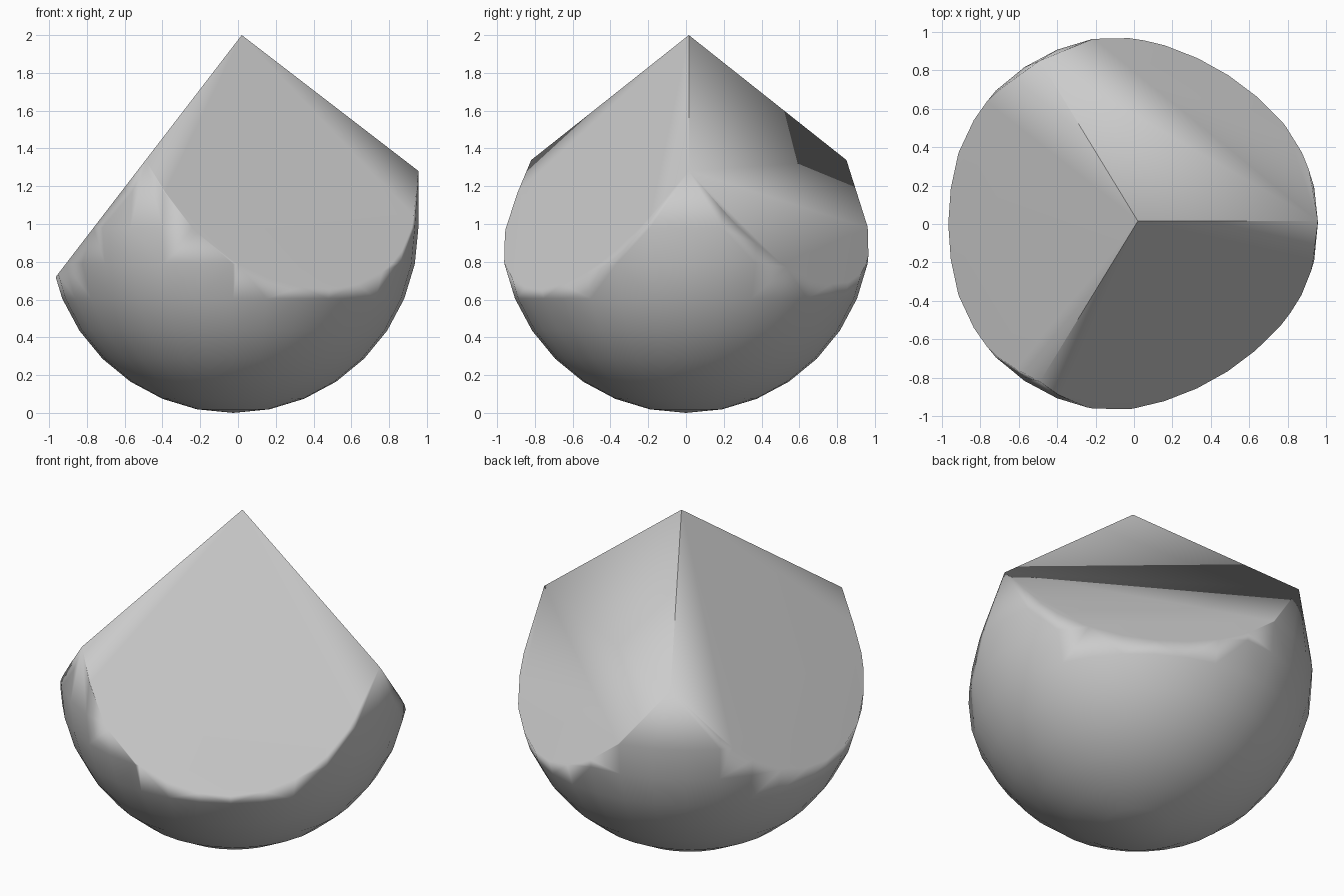
import bpy, bmesh
from math import radians, sqrt
from mathutils import Vector, Matrix

if "Cube" in bpy.data.objects:
    bpy.data.objects.remove(bpy.data.objects["Cube"])

APEX = Vector((0.02, 0.015, 2.0))     # pointed cube corner
CENTRE = Vector((-0.025, 0.0, 0.98))  # sphere centre
R = 0.98
SIDE = 1.18                           # length of the three cube edges

# three perpendicular edges running down from the corner
y = Vector((0, 1, 0))
e0 = Vector((1.3, 0, -1)).normalized()
down = Vector((-1, 0, -1.3)).normalized()
edges = [e0, (down + y) / sqrt(2), (down - y) / sqrt(2)]

# round body, sliced flat by the three cube faces
bm = bmesh.new()
bmesh.ops.create_uvsphere(bm, u_segments=32, v_segments=16, radius=R,
                          matrix=Matrix.Translation(CENTRE))
for e in edges:
    bmesh.ops.bisect_plane(bm, geom=bm.verts[:] + bm.edges[:] + bm.faces[:],
                           plane_co=APEX, plane_no=-e, clear_outer=True)

# cube corners standing slightly proud of the sphere
bm.verts.new(APEX)
for e in edges:
    bm.verts.new(APEX + e * SIDE)

# one closed convex skin around everything
points = [v.co.copy() for v in bm.verts]
bm.free()
bm = bmesh.new()
for p in points:
    bm.verts.new(p)
bmesh.ops.remove_doubles(bm, verts=bm.verts[:], dist=0.002)
bmesh.ops.convex_hull(bm, input=bm.verts[:])
bmesh.ops.delete(bm, geom=[v for v in bm.verts if not v.link_faces], context='VERTS')
bmesh.ops.dissolve_limit(bm, angle_limit=radians(1), verts=bm.verts[:], edges=bm.edges[:])
bmesh.ops.recalc_face_normals(bm, faces=bm.faces[:])

mesh = bpy.data.meshes.new("cube_cornered_ball")
bm.to_mesh(mesh)
bm.free()
obj = bpy.data.objects.new("cube_cornered_ball", mesh)
bpy.context.collection.objects.link(obj)

# smooth ball and soft rims, crisp cube edges, flat-looking faces
bpy.context.view_layer.objects.active = obj
obj.select_set(True)
bpy.ops.object.shade_smooth_by_angle(angle=radians(62))
wn = obj.modifiers.new("flat_faces", 'WEIGHTED_NORMAL')
wn.keep_sharp = True
